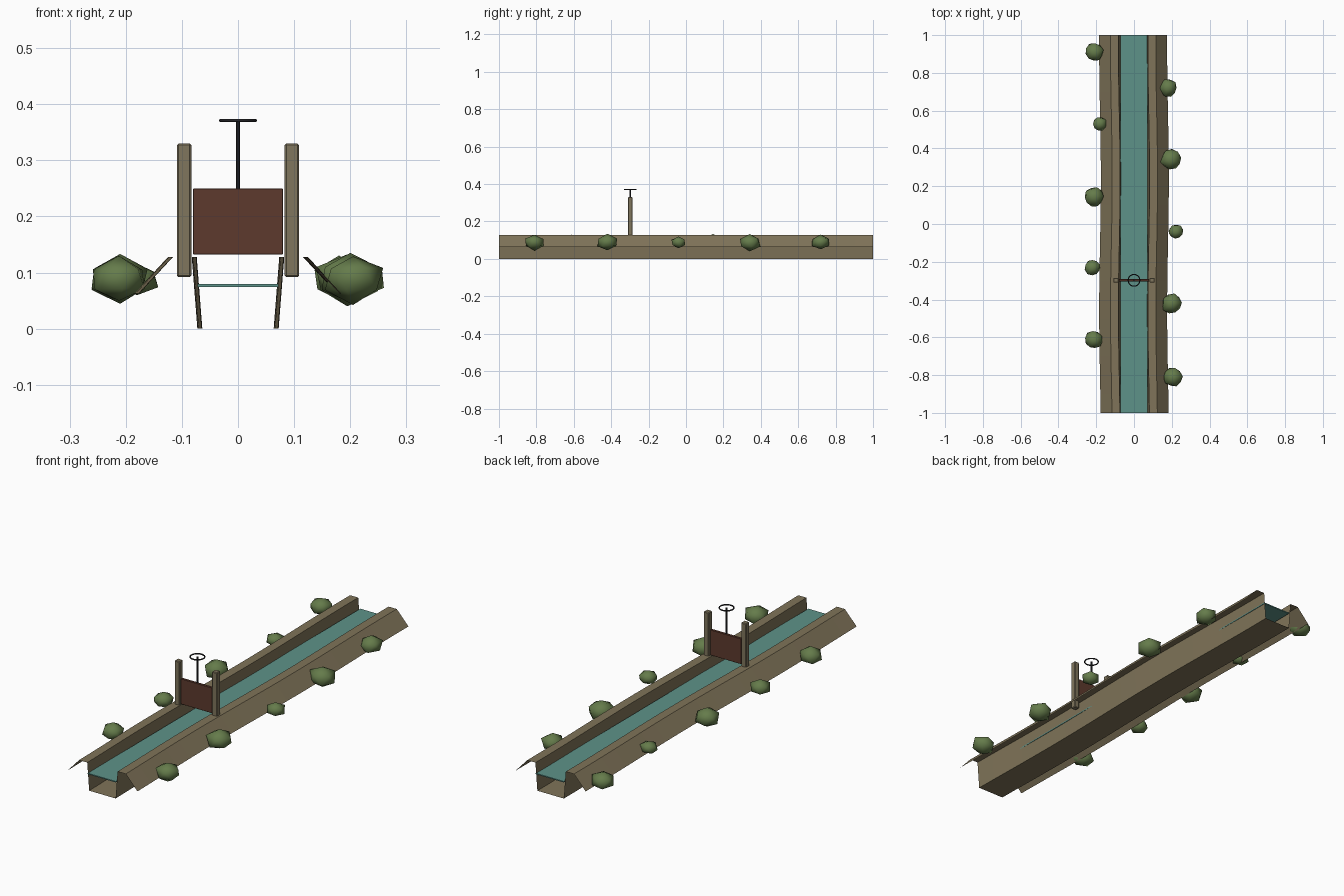
import bpy, bmesh, math, random
from mathutils import Vector

cube = bpy.data.objects.get("Cube")
if cube:
    bpy.data.objects.remove(cube)
random.seed(4)


def material(name, rgb):
    m = bpy.data.materials.new(name)
    m.use_nodes = True
    m.diffuse_color = (*rgb, 1)
    m.node_tree.nodes["Principled BSDF"].inputs["Base Color"].default_value = (*rgb, 1)
    return m


EARTH = material("packed earth", (0.215, 0.175, 0.1))
TIMBER = material("weathered timber", (0.215, 0.18, 0.11))
WATER = material("water", (0.11, 0.29, 0.25))
RUST = material("rusty gate", (0.11, 0.042, 0.026))
IRON = material("dark iron", (0.018, 0.018, 0.021))
LEAF = material("leaves", (0.13, 0.2, 0.07))


def finish(name, bm, mat, smooth=False):
    mesh = bpy.data.meshes.new(name)
    bm.to_mesh(mesh)
    bm.free()
    obj = bpy.data.objects.new(name, mesh)
    bpy.context.collection.objects.link(obj)
    mesh.materials.append(mat)
    for p in mesh.polygons:
        p.use_smooth = smooth
    return obj


def box(name, centre, size, mat, bevel=0):
    bm = bmesh.new()
    bmesh.ops.create_cube(bm, size=1)
    for v in bm.verts:
        v.co = Vector(c + s * k for c, s, k in zip(centre, size, v.co))
    obj = finish(name, bm, mat)
    if bevel:
        mod = obj.modifiers.new("Bevel", "BEVEL")
        mod.width = bevel
        mod.segments = 1
    return obj


# Earth channel: open sheet swept along y with a gentle wander
half = [(0.068, 0), (0.078, 0.128), (0.12, 0.128), (0.18, 0.063)]
profile = [(-x, z) for x, z in reversed(half)] + half
SECTIONS = 20
bm = bmesh.new()
rows = []
for i in range(SECTIONS + 1):
    y = -1 + 2 * i / SECTIONS
    sway = 0.0045 * math.sin(4.5 * y + 0.5)
    rows.append([bm.verts.new((x + sway, y, z)) for x, z in profile])
for a, b in zip(rows, rows[1:]):
    for j in range(len(profile) - 1):
        bm.faces.new((a[j], a[j + 1], b[j + 1], b[j]))
finish("earth_channel", bm, EARTH)

# Water surface
box("water_surface", (0, 0, 0.077), (0.144, 2, 0.005), WATER)

# Sluice gate
GATE_Y = -0.298
for side, x in (("left", 0.096), ("right", -0.096)):
    box(side + "_gate_post", (x, GATE_Y, 0.211), (0.026, 0.026, 0.238), TIMBER, 0.003)
box("gate_panel", (0, GATE_Y, 0.191), (0.16, 0.012, 0.118), RUST, 0.001)

# Lifting rod and hand wheel
bm = bmesh.new()
bmesh.ops.create_cone(bm, cap_ends=True, segments=8, radius1=0.0037, radius2=0.0037, depth=0.123)
bmesh.ops.translate(bm, verts=bm.verts, vec=(0, GATE_Y, 0.31))
finish("lifting_rod", bm, IRON)
bpy.ops.mesh.primitive_torus_add(location=(0, GATE_Y, 0.371), major_radius=0.031,
                                 minor_radius=0.003, major_segments=20, minor_segments=6)
wheel = bpy.context.object
wheel.name = "hand_wheel"
wheel.data.materials.append(IRON)
bpy.ops.object.shade_smooth()

# Bushes along both banks: x, y, radius
bushes = [(-0.21, 0.91, 0.05), (-0.18, 0.53, 0.037), (-0.21, 0.145, 0.053),
          (-0.22, -0.23, 0.044), (-0.212, -0.612, 0.049),
          (0.18, 0.72, 0.049), (0.195, 0.34, 0.056), (0.22, -0.04, 0.04),
          (0.2, -0.42, 0.056), (0.205, -0.81, 0.053)]
for i, (x, y, r) in enumerate(bushes):
    bm = bmesh.new()
    bmesh.ops.create_icosphere(bm, subdivisions=1, radius=r * 1.07)
    turn = random.uniform(0, math.tau)
    for v in bm.verts:
        k = random.uniform(0.92, 1.08)
        c, s = math.cos(turn) * k, math.sin(turn) * k
        v.co = (x + v.co.x * c - v.co.y * s, y + v.co.x * s + v.co.y * c,
                0.088 + v.co.z * k * 0.75)
    finish(f"bush_{i + 1}", bm, LEAF, True)
